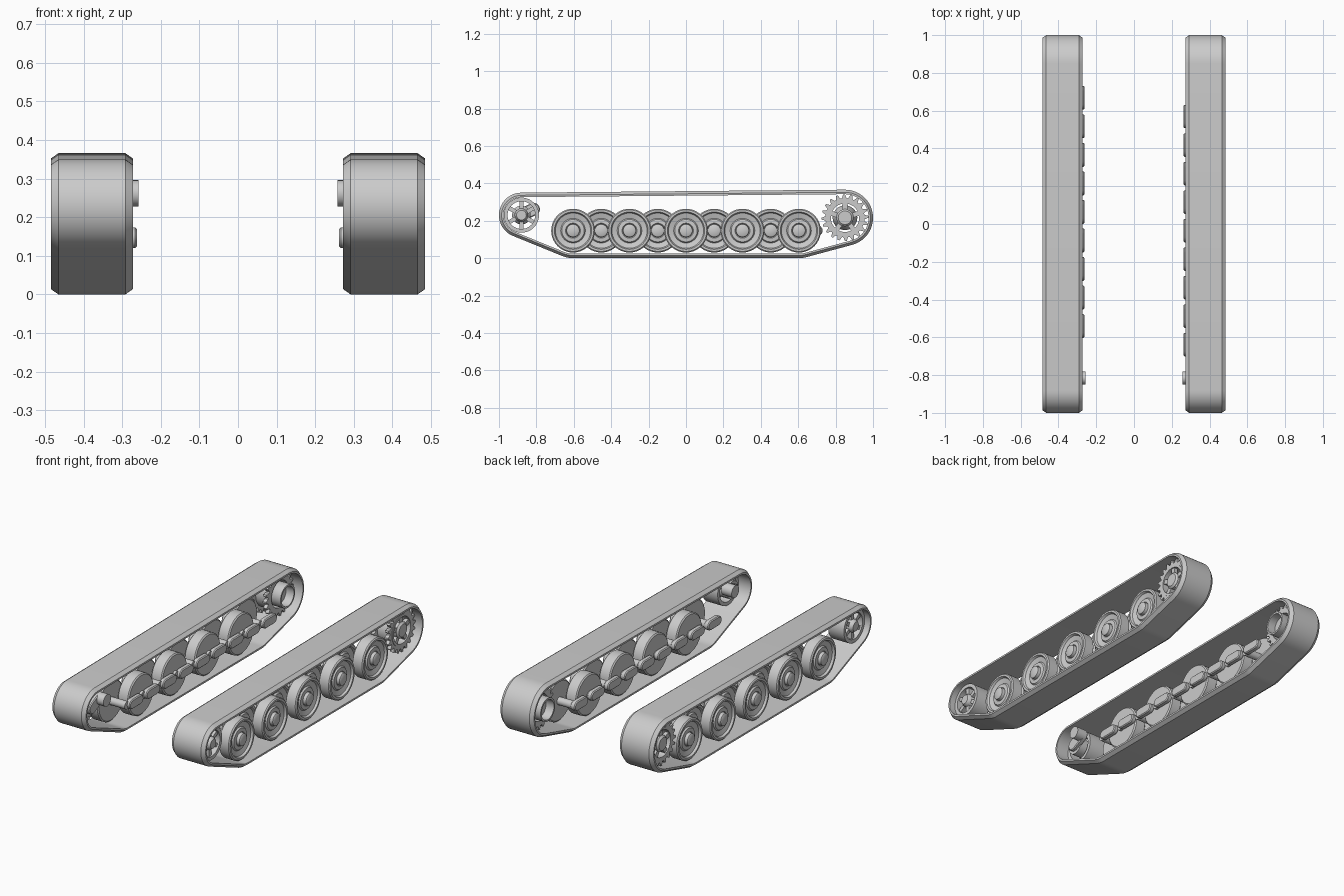
import bpy, bmesh
from math import sin, cos, pi, atan2, acos, hypot

cube = bpy.data.objects.get("Cube")
if cube:
    bpy.data.objects.remove(cube)

steel = bpy.data.materials.new("grey_steel")
steel.use_nodes = True
GREY = (0.6, 0.6, 0.6, 1)
steel.diffuse_color = GREY
steel.node_tree.nodes["Principled BSDF"].inputs["Base Color"].default_value = GREY


def finish(name, bm, bevel=0):
    bmesh.ops.remove_doubles(bm, verts=bm.verts, dist=1e-5)
    bmesh.ops.recalc_face_normals(bm, faces=bm.faces)
    mesh = bpy.data.meshes.new(name)
    bm.to_mesh(mesh)
    bm.free()
    mesh.materials.append(steel)
    ob = bpy.data.objects.new(name, mesh)
    bpy.context.collection.objects.link(ob)
    if bevel:
        mod = ob.modifiers.new("bevel", "BEVEL")
        mod.width = bevel
        mod.limit_method = "ANGLE"
    bpy.ops.object.select_all(action="DESELECT")
    ob.select_set(True)
    bpy.context.view_layer.objects.active = ob
    bpy.ops.object.shade_smooth_by_angle(angle=0.6)
    return ob


def sweep(name, rings):
    """Skin a closed loop of closed cross-sections."""
    bm = bmesh.new()
    rows = [[bm.verts.new(p) for p in ring] for ring in rings]
    for i, row in enumerate(rows):
        prev = rows[i - 1]
        for j in range(len(row)):
            bm.faces.new((prev[j - 1], prev[j], row[j], row[j - 1]))
    return finish(name, bm)


def lathe(name, profile, side, y, z, n=40):
    """Turn (radius, x) points about an axle along x."""
    return sweep(name, [[(side * x, y + r * cos(a), z + r * sin(a)) for r, x in profile]
                        for a in (2 * pi * i / n for i in range(n))])


def cylinder(name, r, x0, x1, side, y, z):
    return lathe(name, [(0, x0), (r, x0), (r, x1), (0, x1)], side, y, z, 24)


def capsule(name, a, b, r, x0, x1, side):
    """Flat bar with round ends between two (y, z) points."""
    t = atan2(b[1] - a[1], b[0] - a[0])
    pts = [(c[0] + r * cos(q), c[1] + r * sin(q))
           for c, start in ((b, t - pi / 2), (a, t + pi / 2))
           for q in (start + pi * k / 8 for k in range(9))]
    bm = bmesh.new()
    face = bm.faces.new([bm.verts.new((side * x0, y, z)) for y, z in pts])
    out = bmesh.ops.extrude_face_region(bm, geom=[face])["geom"]
    for v in out:
        if isinstance(v, bmesh.types.BMVert):
            v.co.x = side * x1
    return finish(name, bm, 0.005)


def spokes(name, count, r0, r1, width, x0, x1, side, y, z):
    bm = bmesh.new()
    for k in range(count):
        a = 2 * pi * k / count + pi / 2
        box = bmesh.ops.create_cube(bm, size=1)["verts"]
        for v in box:
            r = r0 + (v.co.y + 0.5) * (r1 - r0)
            w = v.co.z * width
            x = x0 + (v.co.x + 0.5) * (x1 - x0)
            v.co = (side * x, y + r * cos(a) - w * sin(a), z + r * sin(a) + w * cos(a))
    return finish(name, bm)


# Circles (y, z, radius) the track belt is stretched around, counter-clockwise
IDLER, SPROCKET, HUB_Z = (-0.88, 0.23, 0.12), (0.85, 0.216, 0.15), 0.147
BELT = [IDLER, (-0.605, HUB_Z, HUB_Z), (0.605, HUB_Z, HUB_Z), SPROCKET]
SECTION = [(0.272, -0.014), (0.292, 0), (0.465, 0), (0.485, -0.014), (0.485, -0.024), (0.272, -0.024)]


def tangent(c, d):
    dy, dz = d[0] - c[0], d[1] - c[1]
    return atan2(dz, dy) - acos((c[2] - d[2]) / hypot(dy, dz))


def track_belt(side):
    rings = []
    for i, c in enumerate(BELT):
        a0 = tangent(BELT[i - 1], c)
        a1 = tangent(c, BELT[(i + 1) % 4])
        span = (a1 - a0) % (2 * pi)
        n = max(4, int(span / 0.13))
        for k in range(n + 1):
            a = a0 + span * k / n
            rings.append([(side * x, c[0] + (c[2] + o) * cos(a), c[1] + (c[2] + o) * sin(a))
                          for x, o in SECTION])
    sweep("track_belt", rings)


# Dished road wheel with a raised rim and hub cap; x counts from the inner face
WHEEL = [(0, 0), (0.11, 0), (0.117, 0.006), (0.117, 0.064), (0.111, 0.07), (0.1, 0.07),
         (0.094, 0.058), (0.066, 0.05), (0.06, 0.058), (0.04, 0.06), (0.036, 0.056),
         (0.034, 0.075), (0.028, 0.079), (0, 0.079)]

for side, label in ((1, "left"), (-1, "right")):
    track_belt(side)

    # Interleaved road wheels with axles and swing arms
    for k in range(9):
        y = (k - 4) * 0.151
        x = 0.295 if k % 2 else 0.38
        lathe(label + "_road_wheel", [(r, x + w) for r, w in WHEEL], side, y, HUB_Z)
        cylinder(label + "_wheel_axle", 0.022, 0.28, x + 0.01, side, y, HUB_Z)
        near, far = (0.0, -0.07) if side > 0 else (0.028, 0.1)
        capsule(label + "_swing_arm", (y + near, HUB_Z), (y + far, HUB_Z), 0.027, 0.262, 0.292, side)

    # Spoked idler wheel on a cranked pin
    y, z, _ = IDLER
    lathe(label + "_idler_rim", [(0.074, 0.35), (0.094, 0.35), (0.094, 0.45), (0.074, 0.45)], side, y, z)
    spokes(label + "_idler_spokes", 6, 0.02, 0.078, 0.022, 0.405, 0.44, side, y, z)
    lathe(label + "_idler_hub", [(0, 0.32), (0.05, 0.32), (0.05, 0.38), (0.036, 0.4),
                                 (0.036, 0.445), (0.026, 0.46), (0, 0.46)], side, y, z)
    capsule(label + "_idler_crank", (y, z), (-0.815, 0.262), 0.034, 0.3, 0.33, side)
    cylinder(label + "_idler_pin", 0.034, 0.258, 0.31, side, -0.815, 0.262)

    # Toothed drive sprocket: two gear rings on a spoked drum
    y, z, _ = SPROCKET
    teeth = 20
    for x0 in (0.33, 0.42):
        rings = []
        for i in range(teeth * 4):
            a = 2 * pi * i / (teeth * 4)
            r = 0.125 if i % 4 < 2 else 0.105
            rings.append([(side * x, y + q * cos(a), z + q * sin(a))
                          for q, x in ((r, x0), (r, x0 + 0.022), (0.078, x0 + 0.022), (0.078, x0))])
        sweep(label + "_sprocket_teeth", rings)
    lathe(label + "_sprocket_drum", [(0.076, 0.33), (0.09, 0.33), (0.09, 0.445), (0.076, 0.445)], side, y, z)
    spokes(label + "_sprocket_spokes", 5, 0.03, 0.08, 0.026, 0.415, 0.438, side, y, z)
    lathe(label + "_sprocket_hub", [(0, 0.4), (0.046, 0.4), (0.046, 0.44), (0.036, 0.45), (0, 0.45)], side, y, z)
    # Open final drive housing on the inner side
    lathe(label + "_drive_housing", [(0, 0.33), (0.056, 0.33), (0.056, 0.28), (0.066, 0.28),
                                     (0.066, 0.36), (0.045, 0.405), (0, 0.405)], side, y, z)
